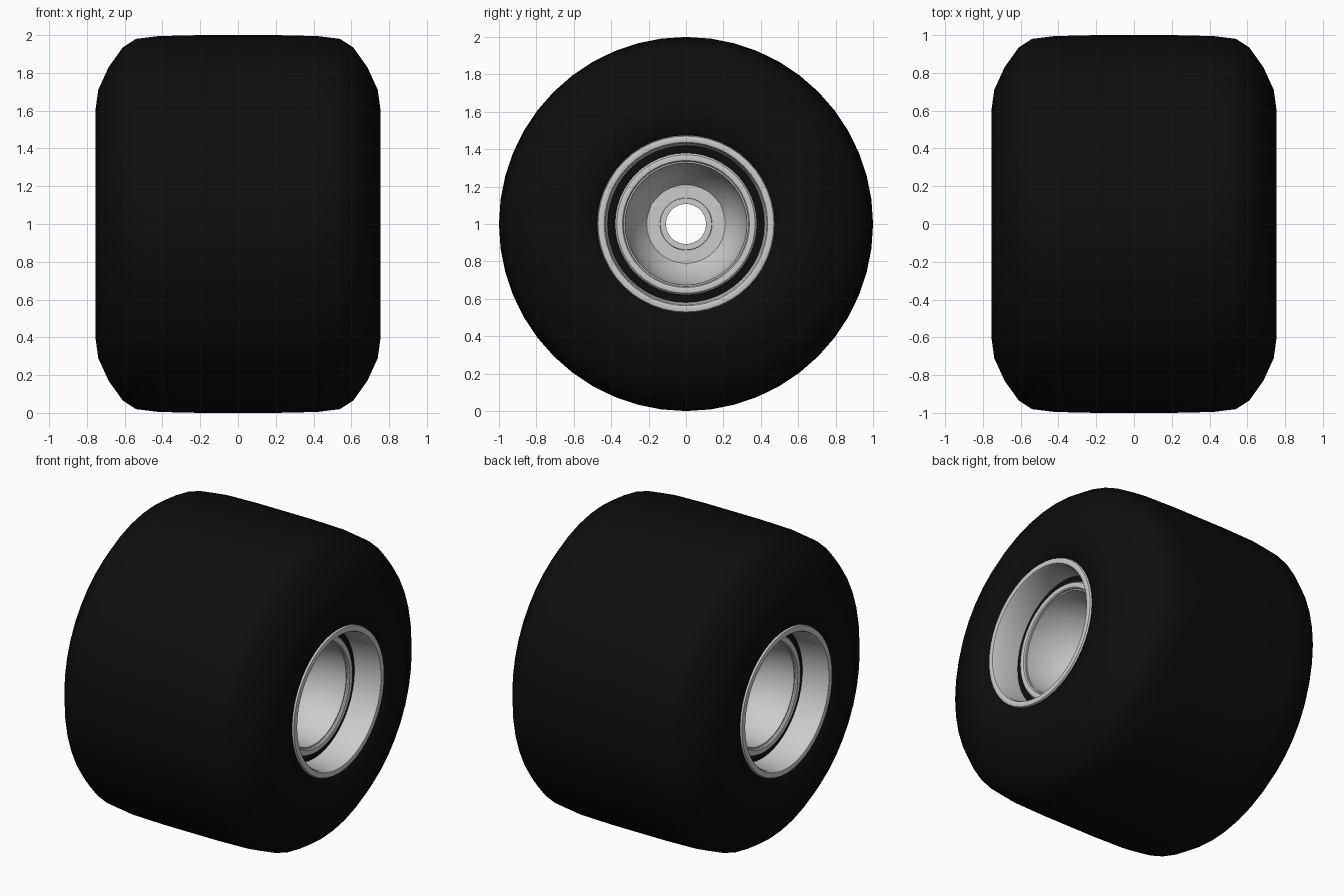
import bpy, bmesh, math

if "Cube" in bpy.data.objects:
    bpy.data.objects.remove(bpy.data.objects["Cube"])

SEG = 48
black = bpy.data.materials.new("rubber_black")
black.diffuse_color = (0.004, 0.004, 0.004, 1)
black.use_nodes = True
black.node_tree.nodes["Principled BSDF"].inputs["Base Color"].default_value = black.diffuse_color


def lathe(name, profile, mat=None, closed=False, seg=SEG, angle=35, center=(0, 0, 1)):
    """Spin an (x, radius) profile around the x axis through center."""
    bm = bmesh.new()
    rings = []
    for x, r in profile:
        rings.append([bm.verts.new((x + center[0],
                                    center[1] + r * math.sin(2 * math.pi * i / seg),
                                    center[2] + r * math.cos(2 * math.pi * i / seg)))
                      for i in range(seg)])
    n = len(rings)
    for k in range(n if closed else n - 1):
        a, b = rings[k], rings[(k + 1) % n]
        for i in range(seg):
            j = (i + 1) % seg
            bm.faces.new((a[i], a[j], b[j], b[i]))
    bmesh.ops.recalc_face_normals(bm, faces=bm.faces)
    me = bpy.data.meshes.new(name)
    bm.to_mesh(me)
    bm.free()
    ob = bpy.data.objects.new(name, me)
    bpy.context.collection.objects.link(ob)
    if mat:
        me.materials.append(mat)
    bpy.ops.object.select_all(action='DESELECT')
    ob.select_set(True)
    bpy.context.view_layer.objects.active = ob
    bpy.ops.object.shade_smooth_by_angle(angle=math.radians(angle))
    return ob


# Tyre: half profile mirrored across the middle, closed along the rim seat
half = [(0.55, 0.445), (0.715, 0.455), (0.74, 0.50), (0.755, 0.60), (0.74, 0.71),
        (0.685, 0.83), (0.61, 0.935), (0.54, 0.98), (0.42, 0.995), (0.2, 1.0)]
lathe("tyre", half + [(-x, r) for x, r in reversed(half)], black, closed=True, angle=60)

for side, tag in ((1, "right"), (-1, "left")):
    def part(name, prof, mat=None, **kw):
        return lathe(f"{name}_{tag}", [(side * x, r) for x, r in prof], mat, **kw)

    # Outer rim: rounded lip and barrel wall
    part("rim_lip", [(0.55, 0.44), (0.70, 0.465), (0.725, 0.475), (0.737, 0.47),
                     (0.742, 0.453), (0.737, 0.437), (0.72, 0.43), (0.56, 0.42),
                     (0.55, 0.42)], closed=True)
    # Black band between the barrel and the dish
    part("rim_band", [(0.555, 0.43), (0.555, 0.35)], black)
    # Dish: raised ring, groove, deep bowl and flat hub face
    part("dish", [(0.54, 0.38), (0.565, 0.38), (0.577, 0.37), (0.58, 0.355), (0.577, 0.34),
                  (0.57, 0.334), (0.56, 0.334), (0.56, 0.326), (0.50, 0.322),
                  (0.40, 0.298), (0.31, 0.255), (0.25, 0.21), (0.25, 0.107)])
    # Collar around the axle hole
    part("hub_collar", [(0.25, 0.14), (0.256, 0.138), (0.256, 0.107)])
    # Three drive pegs on the hub face
    for k in range(3):
        a = math.radians(270 + 120 * k)
        part(f"drive_peg_{k + 1}", [(0.24, 0.024), (0.256, 0.024), (0.258, 0.001)],
             seg=12, center=(0, 0.19 * math.cos(a), 1 + 0.19 * math.sin(a)))

# Axle tube through the middle
lathe("axle_tube", [(-0.25, 0.107), (0.25, 0.107)])
